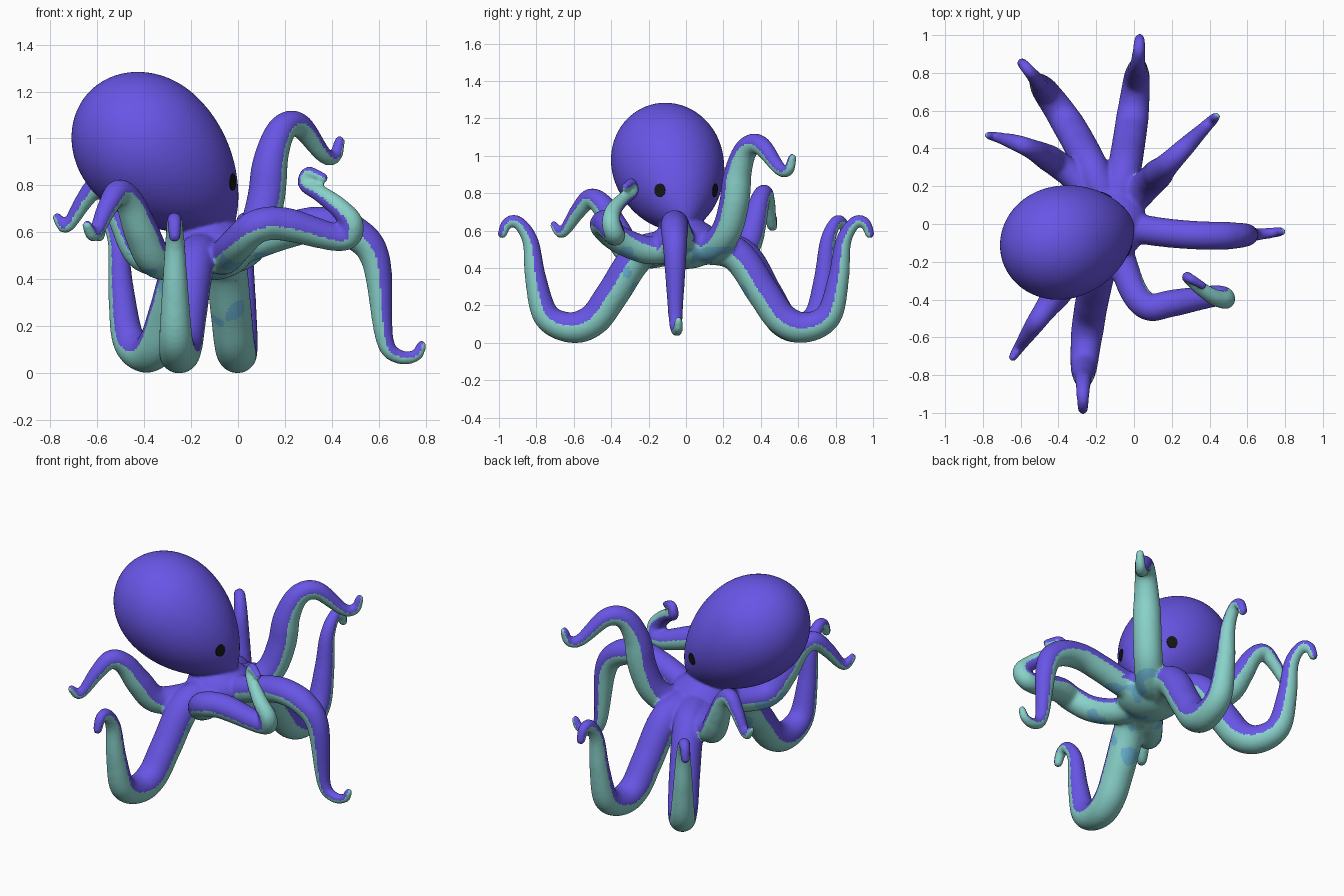
import bpy, bmesh, math
from mathutils import Vector, Matrix, noise
from mathutils.kdtree import KDTree
from mathutils.bvhtree import BVHTree

if "Cube" in bpy.data.objects:
    bpy.data.objects.remove(bpy.data.objects["Cube"])


def material(name, rgb):
    m = bpy.data.materials.new(name)
    m.diffuse_color = (*rgb, 1)
    m.use_nodes = True
    m.node_tree.nodes["Principled BSDF"].inputs["Base Color"].default_value = m.diffuse_color
    return m


PURPLE = material("purple skin", (0.138, 0.092, 0.79))
TEAL = material("teal underside", (0.25, 0.64, 0.59))
BLUE = material("blue patches", (0.15, 0.47, 0.66))
BLACK = material("black eye", (0.008, 0.008, 0.008))

HUB = Vector((-0.12, 0.0, 0.535))
HEAD_BACK = Vector((-0.635, -0.17, 1.195))
HEAD_DIR = (Vector((0.0, 0.01, 0.62)) - HEAD_BACK).normalized()
HEAD_LEN = 0.85


def head_radius(t):
    """Egg profile: round at the back, narrowing to the neck."""
    x = min(max(t / HEAD_LEN, 0), 1) - 0.40
    if x < 0:
        return 0.3 * math.sqrt(max(1 - (x / 0.40) ** 2, 0))
    return 0.3 * max(1 - (x / 0.60) ** 2, 0) ** 0.78


def arm_radius(s):
    """Nearly even thickness at the root, then a taper to the tip."""
    return 0.092 - 0.012 * s if s < 0.45 else 0.0866 - 0.061 * ((s - 0.45) / 0.55)


# side profiles of the arms: (share of the reach, height)
STANDING = [(.21, .48), (.37, .27), (.48, .13), (.61, .087), (.75, .15), (.81, .35), (.84, .55), (.91, .65), (.97, .645), (1, .58)]
RAISED = [(.2, .48), (.39, .49), (.51, .61), (.61, .73), (.71, .77), (.81, .7), (.93, .585), (1, .63)]
HIGH = [(.19, .52), (.33, .6), (.41, .75), (.45, .92), (.54, 1.045), (.68, 1.06), (.87, .935), (.96, .93), (1, 1.0)]
DROPPING = [(.17, .56), (.34, .61), (.51, .64), (.68, .6), (.78, .48), (.82, .15), (.89, .075), (.97, .08), (1, .13)]


def arm_points(profile, root, tip, bow, warp, lift=0):
    """Lay a side profile along a bowed line seen from above."""
    a, b = Vector(root), Vector(tip)
    left = (b - a).orthogonal().normalized()
    pts = []
    for u, z in [(0, .52)] + profile:
        u = u ** warp
        q = a.lerp(b, u) + left * bow * 4 * u * (1 - u)
        pts.append(Vector((q.x, q.y, z + lift * u)))
    return pts


# thickness scale, roll of the underside, centre line
ARMS = [
    (.86, 0, arm_points(DROPPING, (-.1, 0), (.785, -.04), -.04, 1)),
    (1, 0, arm_points(STANDING, (-.13, -.05), (-.27, -.985), -.04, 1)),
    (1, 0, arm_points(STANDING, (-.1, .05), (.03, .985), -.02, .94)),
    (1, 0, arm_points(STANDING, (-.13, .05), (-.595, .855), -.05, .83)),
    (.83, 0, arm_points(RAISED, (-.15, .05), (-.775, .47), -.08, .78, .045)),
    (.88, 0, arm_points(RAISED, (-.15, -.05), (-.645, -.71), -.015, 1, .01)),
    (.92, 0, arm_points(HIGH, (-.1, .04), (.435, .57), 0, 1)),
    # curled arm
    (.83, .85, [(-.1, -.05, .52), (-.06, -.2, .5), (0, -.36, .56), (.08, -.44, .63), (.2, -.42, .64), (.44, -.38, .58),
                (.485, -.4, .64), (.43, -.39, .71), (.35, -.34, .77), (.285, -.285, .81), (.3, -.29, .86), (.37, -.33, .835)]),
]


def smooth_path(pts, n=8):
    p = [Vector(q) for q in pts]
    p = [2 * p[0] - p[1]] + p + [2 * p[-1] - p[-2]]
    out = []
    for i in range(1, len(p) - 2):
        a, b, c, d = p[i - 1:i + 3]
        for k in range(n):
            t = k / n
            out.append(0.5 * (2 * b + (c - a) * t + (2 * a - 5 * b + 4 * c - d) * t * t
                              + (3 * b - a - 3 * c + d) * t ** 3))
    return out + [p[-2]]


def skin_rings(bm, rings):
    """Join rings of points into a closed tube."""
    vs = [[bm.verts.new(q) for q in r] for r in rings]
    n = len(vs[0])
    for r, s in zip(vs, vs[1:]):
        for i in range(n):
            bm.faces.new((r[i], r[(i + 1) % n], s[(i + 1) % n], s[i]))
    bm.faces.new(vs[0][::-1])
    bm.faces.new(vs[-1])


def circle(c, u, v, r, n):
    return [c + r * (math.cos(2 * math.pi * i / n) * u + math.sin(2 * math.pi * i / n) * v) for i in range(n)]


bm = bmesh.new()
samples = []                      # (up, radius) along all arms, for colouring
centres = []

# arms, with an up direction carried along each path
for scale, roll, pts in ARMS:
    path = smooth_path(pts)
    run = [0]
    for a, b in zip(path, path[1:]):
        run.append(run[-1] + (b - a).length)
    up, rings = Vector((0, 0, 1)), []
    for i, c in enumerate(path):
        tan = (path[min(i + 1, len(path) - 1)] - path[max(i - 1, 0)]).normalized()
        up = (up - tan * up.dot(tan)).normalized()
        s = run[i] / run[-1]
        r = scale * arm_radius(s)
        rings.append(circle(c, up, tan.cross(up), r, 20))
        centres.append(c)
        samples.append((Matrix.Rotation(roll * min(s / 0.4, 1), 3, tan) @ up, r))
    rings.append(circle(path[-1] + tan * r * 0.6, up, tan.cross(up), r * 0.6, 20))
    skin_rings(bm, rings)

# egg-shaped head
side = HEAD_DIR.cross(Vector((0, 0, 1))).normalized()
top = side.cross(HEAD_DIR)
steps = [HEAD_LEN * (1 - math.cos(math.pi * i / 40)) / 2 for i in range(41)]
skin_rings(bm, [circle(HEAD_BACK + HEAD_DIR * t, side, top, max(head_radius(t), 0.004), 64) for t in steps])

# hub where the arms meet
bmesh.ops.create_uvsphere(bm, u_segments=32, v_segments=20, radius=1,
                          matrix=Matrix.Translation(HUB) @ Matrix.Diagonal((.19, .19, .135, 1)))
mesh = bpy.data.meshes.new("octopus_body")
bm.to_mesh(mesh)
bm.free()
body = bpy.data.objects.new("octopus_body", mesh)
bpy.context.collection.objects.link(body)

# fuse everything into one soft skin
rm = body.modifiers.new("fuse", 'REMESH')
rm.mode = 'VOXEL'
rm.voxel_size = 0.0095
sm = body.modifiers.new("soften", 'SMOOTH')
sm.factor = 0.5
sm.iterations = 12
dg = bpy.context.evaluated_depsgraph_get()
mesh = bpy.data.meshes.new_from_object(body.evaluated_get(dg))
body.modifiers.clear()
body.data = mesh
mesh.materials.clear()
for m in (PURPLE, TEAL, BLUE):
    mesh.materials.append(m)

# colour: purple above, teal on the underside of each arm and the hub
kd = KDTree(len(samples))
for i, c in enumerate(centres):
    kd.insert(c, i)
kd.balance()
for f in mesh.polygons:
    f.use_smooth = True
    p = f.center
    t = (p - HEAD_BACK).dot(HEAD_DIR)
    radial = (p - HEAD_BACK - HEAD_DIR * t).length
    if radial < head_radius(t) + 0.03 and p.z > 0.55:
        continue
    if (p - HUB).xy.length < 0.2 and p.z < 0.66:
        under = f.normal.z < -0.05 and p.z < 0.54
    else:
        c, i, _ = min(kd.find_n(p, 16), key=lambda h: h[2] - samples[h[1]][1])
        under = (p - c).dot(samples[i][0]) < 0
    f.material_index = int(under)
    if under and (p - HUB).length < 0.5 and p.z < 0.52 and noise.noise(p * 9) > 0.22:
        f.material_index = 2

# eyes: thin discs laid on the head
tree = BVHTree.FromPolygons([v.co for v in mesh.vertices], [f.vertices[:] for f in mesh.polygons])
for name, y in (("right_eye", -0.14), ("left_eye", 0.155)):
    hit, n, _, _ = tree.ray_cast(Vector((0.06, y, 0.82)), Vector((-1, 0, 0)))
    u = n.cross(Vector((0, 0, 1))).normalized()
    v = u.cross(n)
    eb = bmesh.new()
    rings = []
    for k in (0.02, 0.35, 0.7, 1.0):
        ring = []
        for q in circle(Vector(), u * 0.031, v * 0.036, k, 24):
            h, hn, _, _ = tree.find_nearest(hit + q)
            ring.append(h + hn * 0.004)
        rings.append(ring)
    rings.append([q - n * 0.008 for q in rings[-1]])
    skin_rings(eb, rings)
    bmesh.ops.recalc_face_normals(eb, faces=eb.faces)
    em = bpy.data.meshes.new(name)
    eb.to_mesh(em)
    eb.free()
    em.materials.append(BLACK)
    bpy.context.collection.objects.link(bpy.data.objects.new(name, em))

# rest the lowest arm on z = 0
low = min(v.co.z for v in mesh.vertices)
for ob in bpy.context.collection.objects:
    ob.location.z -= low
